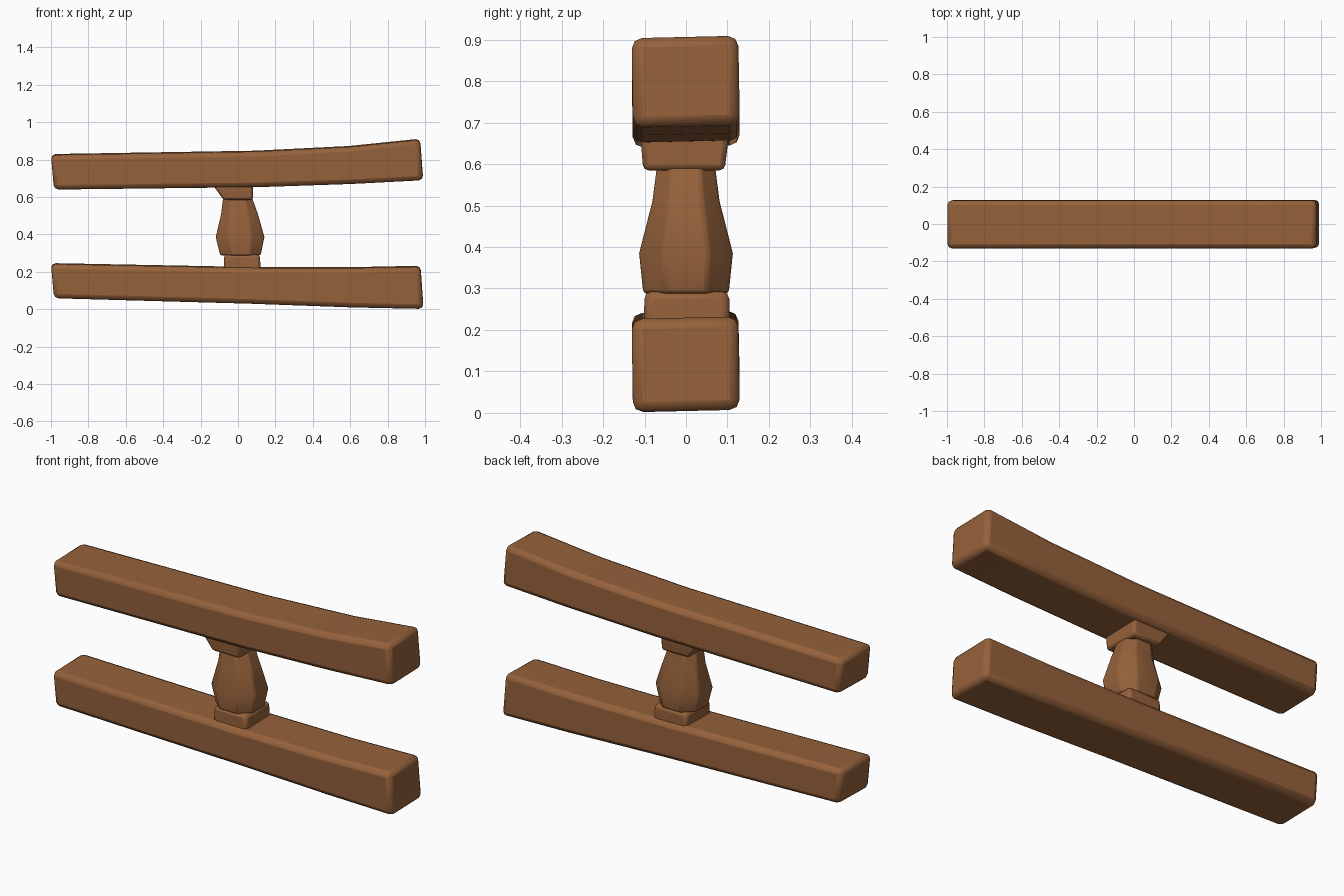
import bpy, bmesh, math

cube = bpy.data.objects.get("Cube")
if cube:
    bpy.data.objects.remove(cube, do_unlink=True)

wood = bpy.data.materials.new("brown_wood")
wood.use_nodes = True
colour = (0.30, 0.12, 0.043, 1)
wood.diffuse_color = colour
bsdf = next(n for n in wood.node_tree.nodes if n.type == 'BSDF_PRINCIPLED')
bsdf.inputs["Base Color"].default_value = colour
bsdf.inputs["Roughness"].default_value = 0.8


def loft(name, rings, bevel, segments=2):
    """Skin a list of equal-sided rings, cap both ends and soften the edges."""
    bm = bmesh.new()
    loops = [[bm.verts.new(p) for p in ring] for ring in rings]
    n = len(loops[0])
    for a, b in zip(loops, loops[1:]):
        for i in range(n):
            j = (i + 1) % n
            bm.faces.new((a[i], a[j], b[j], b[i]))
    bm.faces.new(loops[0])
    bm.faces.new(loops[-1])
    bmesh.ops.recalc_face_normals(bm, faces=bm.faces)
    mesh = bpy.data.meshes.new(name)
    bm.to_mesh(mesh)
    bm.free()
    mesh.materials.append(wood)
    obj = bpy.data.objects.new(name, mesh)
    bpy.context.collection.objects.link(obj)
    mod = obj.modifiers.new("soft_edges", 'BEVEL')
    mod.width = bevel
    mod.segments = segments
    mod.limit_method = 'ANGLE'
    mod.angle_limit = math.radians(30)
    bpy.ops.object.select_all(action='DESELECT')
    obj.select_set(True)
    bpy.context.view_layer.objects.active = obj
    bpy.ops.object.shade_smooth_by_angle(angle=math.radians(40))
    return obj


def beam(name, stations):
    """Warped rail: each station is x, bottom z, top z; sections lean a little."""
    rings = []
    for x, low, high in stations:
        lean, tilt = 0.008, 0.003
        rings.append([(x + lean, -0.128, low - tilt), (x + lean, 0.130, low + tilt),
                      (x - lean, 0.126, high + tilt), (x - lean, -0.131, high - tilt)])
    return loft(name, rings, 0.025)


def box_ring(x0, x1, y0, y1, z):
    return [(x0, y0, z), (x1, y0, z), (x1, y1, z), (x0, y1, z)]


def octagon(cx, rx, ry, z):
    k = 0.48
    return [(cx + rx * a, ry * b, z) for a, b in
            ((-k, -1), (k, -1), (1, -k), (1, k), (k, 1), (-k, 1), (-1, k), (-1, -k))]


# Two warped rails
beam("top_rail", [(-0.992, 0.642, 0.827), (0.10, 0.655, 0.845),
                  (0.60, 0.672, 0.870), (0.982, 0.692, 0.909)])
beam("bottom_rail", [(-0.992, 0.061, 0.244), (0.05, 0.032, 0.224),
                     (0.60, 0.012, 0.222), (0.984, 0.004, 0.230)])

# Square blocks at both ends of the post
loft("post_base_block", [box_ring(-0.075, 0.122, -0.102, 0.107, 0.19),
                         box_ring(-0.075, 0.117, -0.100, 0.104, 0.293)], 0.018)
loft("post_top_block", [box_ring(-0.078, 0.080, -0.103, 0.093, 0.585),
                        box_ring(-0.135, 0.080, -0.110, 0.103, 0.665),
                        box_ring(-0.135, 0.080, -0.110, 0.103, 0.690)], 0.016)

# Faceted, bulging post
loft("post", [octagon(0.013, 0.108, 0.103, 0.288), octagon(0.011, 0.130, 0.113, 0.385),
              octagon(0.008, 0.098, 0.081, 0.510), octagon(-0.002, 0.078, 0.070, 0.595)],
     0.008)
